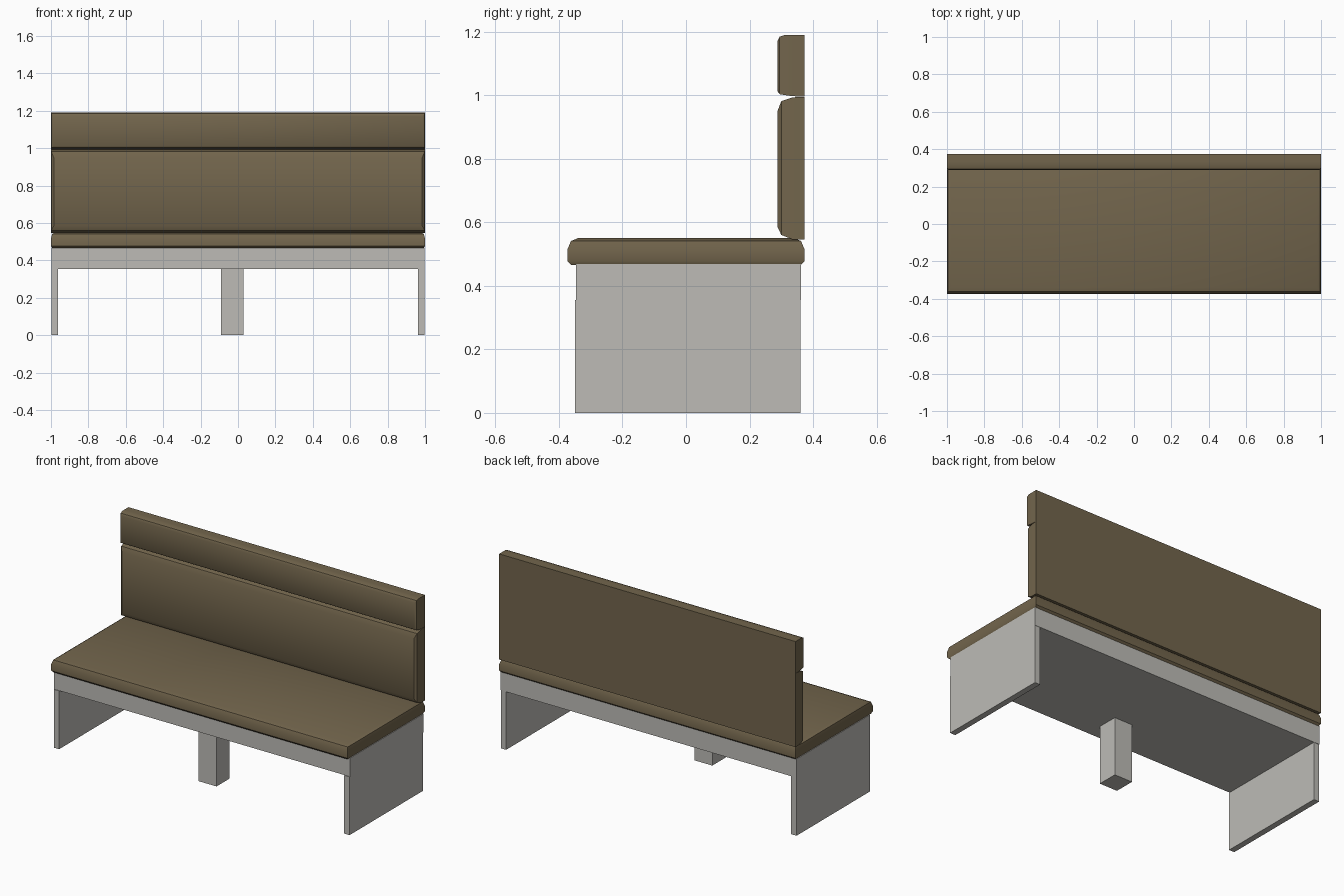
import bpy, bmesh, math

if "Cube" in bpy.data.objects:
    bpy.data.objects.remove(bpy.data.objects["Cube"])


def material(name, rgb):
    m = bpy.data.materials.new(name)
    m.diffuse_color = (*rgb, 1.0)
    m.use_nodes = True
    m.node_tree.nodes["Principled BSDF"].inputs["Base Color"].default_value = m.diffuse_color
    return m


BROWN = material("brown upholstery", (0.17, 0.131, 0.073))
GREY = material("light grey base", (0.51, 0.50, 0.47))


def loft(name, rings, mat, smooth=False):
    """Join four-cornered rings into a closed solid."""
    bm = bmesh.new()
    loops = [[bm.verts.new(p) for p in ring] for ring in rings]
    for a, b in zip(loops, loops[1:]):
        for i in range(4):
            j = (i + 1) % 4
            bm.faces.new((a[i], a[j], b[j], b[i]))
    bm.faces.new(loops[0][::-1])
    bm.faces.new(loops[-1])
    bmesh.ops.recalc_face_normals(bm, faces=bm.faces)
    me = bpy.data.meshes.new(name)
    bm.to_mesh(me)
    bm.free()
    me.materials.append(mat)
    ob = bpy.data.objects.new(name, me)
    bpy.context.collection.objects.link(ob)
    if smooth:
        bpy.ops.object.select_all(action='DESELECT')
        ob.select_set(True)
        bpy.context.view_layer.objects.active = ob
        bpy.ops.object.shade_smooth_by_angle(angle=math.radians(40))
    return ob


def flat_ring(x0, x1, y0, y1, z):
    return [(x0, y0, z), (x1, y0, z), (x1, y1, z), (x0, y1, z)]


def upright_ring(hx, y, z0, z1):
    return [(-hx, y, z0), (hx, y, z0), (hx, y, z1), (-hx, y, z1)]


def box(name, x0, x1, y0, y1, z0, z1):
    return loft(name, [flat_ring(x0, x1, y0, y1, z) for z in (z0, z1)], GREY)


# Base: slab, two end panels and the middle leg
box("base_slab", -0.998, 0.998, -0.346, 0.362, 0.355, 0.468)
for side, x0, x1 in (("left", -0.998, -0.962), ("right", 0.962, 0.998)):
    box(side + "_end_panel", x0, x1, -0.35, 0.36, 0.0, 0.355)
box("middle_leg", -0.09, 0.03, -0.25, -0.125, 0.0, 0.356)

# Seat cushion: (half width, half depth, height)
seat = [(0.992, 0.360, 0.465), (1.0, 0.373, 0.478), (1.0, 0.373, 0.515),
        (0.994, 0.362, 0.541), (0.98, 0.340, 0.55)]
loft("seat_cushion", [flat_ring(-hx, hx, -hy, hy, z) for hx, hy, z in seat],
     BROWN, True)

# Backrest pads: flat at the back, rounded towards the front
lower = [(1.0, 0.373, 0.546, 0.995), (1.0, 0.335, 0.546, 0.993),
         (0.998, 0.300, 0.560, 0.981), (0.985, 0.288, 0.585, 0.950)]
upper = [(1.0, 0.373, 0.995, 1.19), (1.0, 0.335, 0.997, 1.19),
         (1.0, 0.312, 1.000, 1.19), (0.998, 0.295, 1.003, 1.184),
         (0.988, 0.288, 1.012, 1.170)]
for name, rings in (("lower_back_pad", lower), ("upper_back_pad", upper)):
    loft(name, [upright_ring(*r) for r in rings], BROWN, True)
